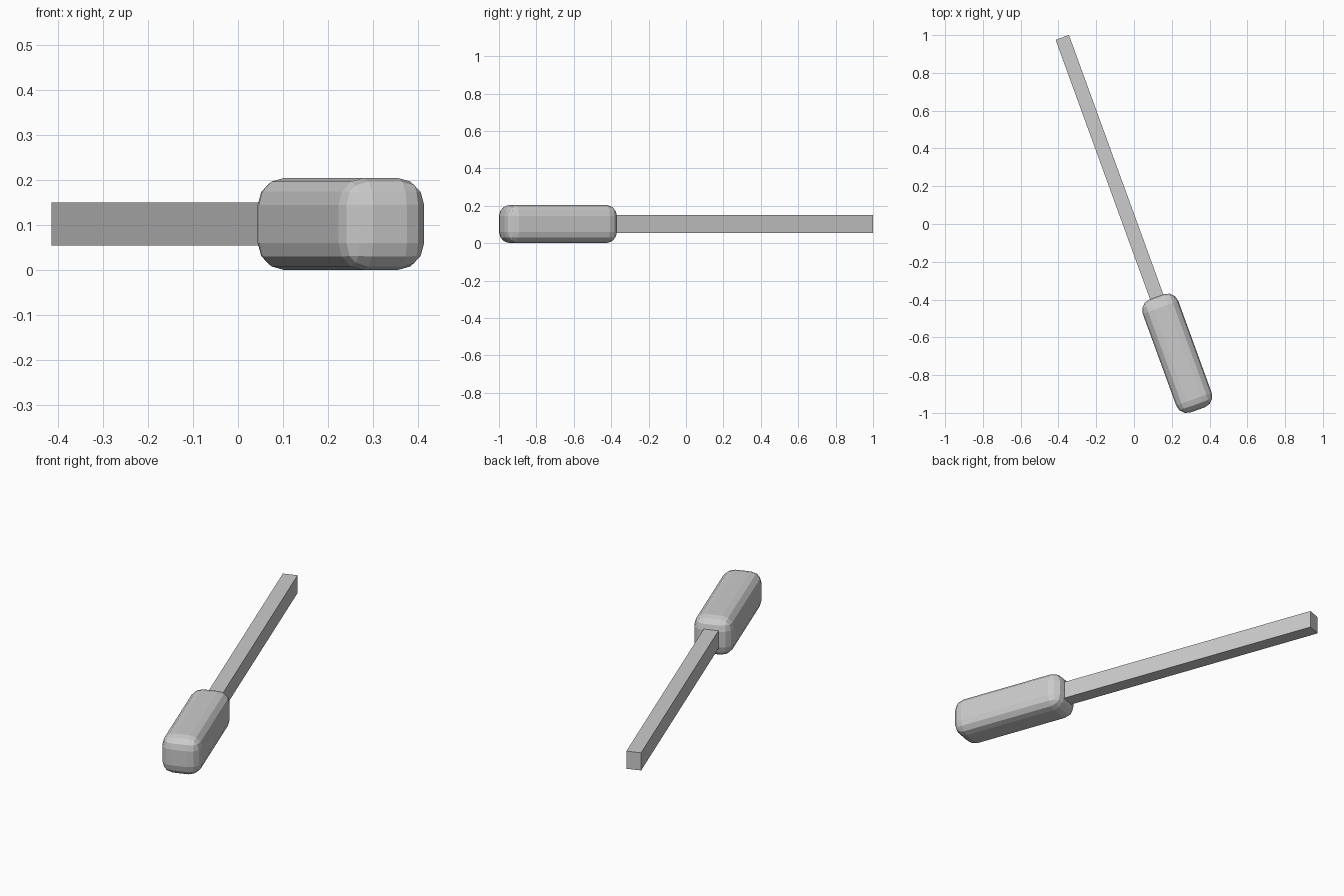
import bpy
import bmesh
import math
from mathutils import Matrix, Vector

cube = bpy.data.objects.get("Cube")
if cube:
    bpy.data.objects.remove(cube, do_unlink=True)

# One plain grey for the whole tool
grey = bpy.data.materials.new("plain grey")
grey.use_nodes = True
colour = (0.6, 0.6, 0.6, 1.0)
grey.diffuse_color = colour
grey.node_tree.nodes["Principled BSDF"].inputs["Base Color"].default_value = colour

# The tool lies flat, turned about the vertical; local y runs towards the tip
TURN = Matrix.Rotation(math.radians(20), 4, "Z")
AXIS_X, AXIS_Z = -0.019, 0.1025


def bar(name, width, height, start, end, rounding=0.0):
    """Box along the tool axis, optionally with rounded edges."""
    bm = bmesh.new()
    bmesh.ops.create_cube(bm, size=1.0)
    bmesh.ops.scale(bm, vec=(width, end - start, height), verts=bm.verts)
    if rounding:
        bmesh.ops.bevel(bm, geom=bm.edges[:], offset=rounding, segments=3,
                        profile=0.5, affect="EDGES", clamp_overlap=True)
    mesh = bpy.data.meshes.new(name)
    bm.to_mesh(mesh)
    bm.free()
    mesh.materials.append(grey)
    obj = bpy.data.objects.new(name, mesh)
    centre = Vector((AXIS_X, (start + end) / 2, AXIS_Z))
    obj.matrix_world = TURN @ Matrix.Translation(centre)
    bpy.context.collection.objects.link(obj)
    return obj


# Chunky rounded grip
bar("handle", 0.2, 0.205, -1.04, -0.403, rounding=0.06)

# Long square shaft, seated a little inside the grip
bar("shaft", 0.075, 0.095, -0.45, 1.058)
